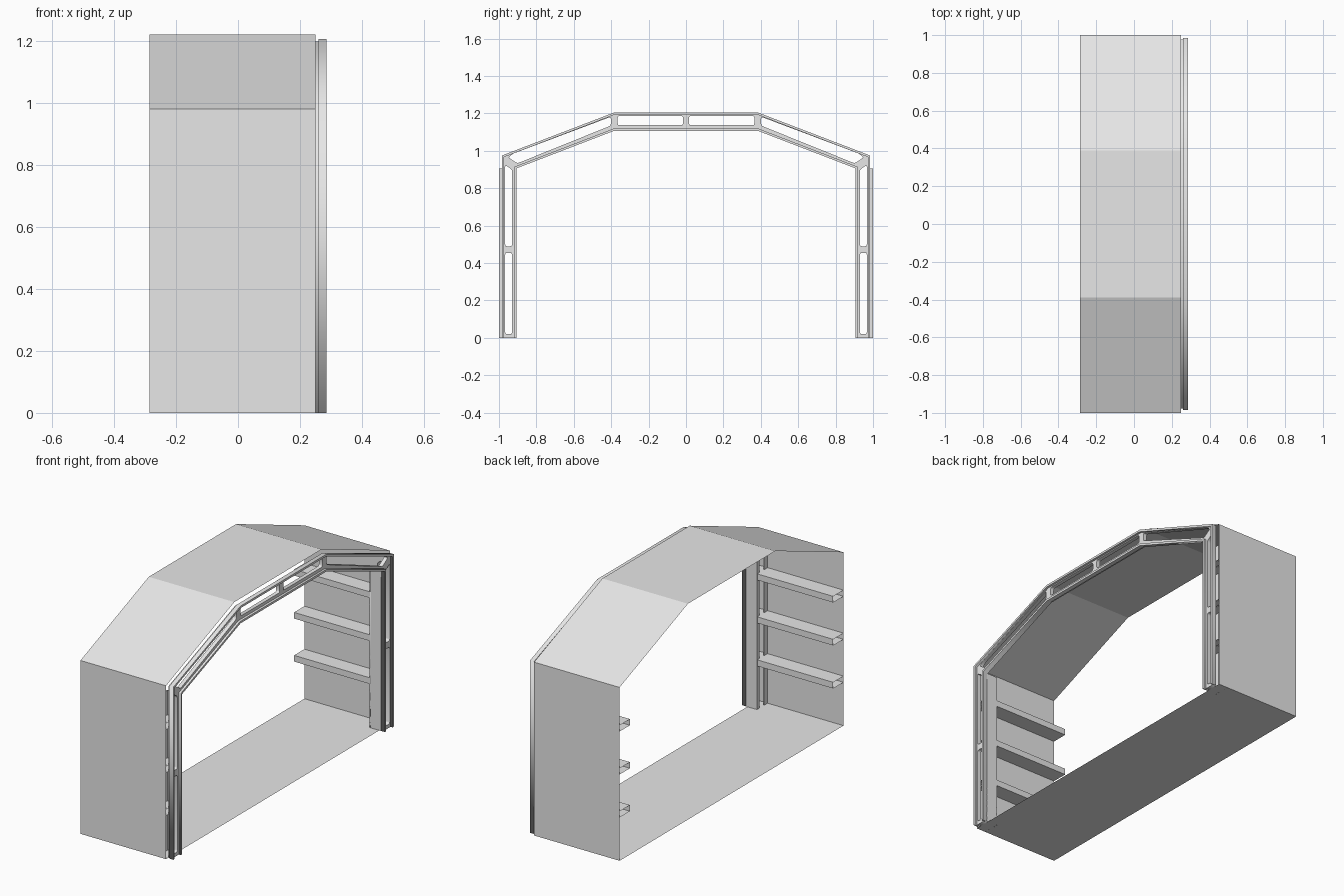
import bpy
from mathutils import Matrix, Vector

if "Cube" in bpy.data.objects:
    bpy.data.objects.remove(bpy.data.objects["Cube"], do_unlink=True)

# One light grey for everything
grey = bpy.data.materials.new("light_grey")
grey.use_nodes = True
grey.diffuse_color = (0.8, 0.8, 0.8, 1)
grey.node_tree.nodes["Principled BSDF"].inputs["Base Color"].default_value = (0.8, 0.8, 0.8, 1)

BACK, EDGE = -0.285, 0.25      # shell extent in x
POST_BACK, POST_FRONT = 0.19, 0.262
INNER = 0.905                  # inner face of the posts in y
# Local x, y, z of a flat outline become world y, z, x
STAND = Matrix(((0, 0, 1, 0), (1, 0, 0, 0), (0, 1, 0, 0), (0, 0, 0, 1)))


def add_mesh(name, mesh):
    mesh.materials.clear()
    mesh.materials.append(grey)
    obj = bpy.data.objects.new(name, mesh)
    bpy.context.collection.objects.link(obj)
    return obj


def sheet(name, profile, x0, x1, closed=False):
    """Sweep a (y, z) profile along x as a thin sheet."""
    n = len(profile)
    verts = [(x, y, z) for x in (x0, x1) for y, z in profile]
    faces = []
    for i in range(n if closed else n - 1):
        j = (i + 1) % n
        faces.append((i, j, n + j, n + i))
    mesh = bpy.data.meshes.new(name)
    mesh.from_pydata(verts, [], faces)
    return add_mesh(name, mesh)


def plate(name, outlines, x0, x1):
    """Solid plate from (y, z) outlines; inner outlines become holes."""
    curve = bpy.data.curves.new(name, "CURVE")
    curve.dimensions = "2D"
    curve.fill_mode = "BOTH"
    curve.extrude = (x1 - x0) / 2
    for points in outlines:
        spline = curve.splines.new("POLY")
        spline.points.add(len(points) - 1)
        for p, (y, z) in zip(spline.points, points):
            p.co = (y, z, 0, 1)
        spline.use_cyclic_u = True
    temp = bpy.data.objects.new(name + "_outline", curve)
    bpy.context.collection.objects.link(temp)
    graph = bpy.context.evaluated_depsgraph_get()
    mesh = bpy.data.meshes.new_from_object(temp.evaluated_get(graph))
    bpy.data.objects.remove(temp, do_unlink=True)
    mesh.transform(Matrix.Translation(((x0 + x1) / 2, 0, 0)) @ STAND)
    return add_mesh(name, mesh)


def arch(y, knee_z, top_y, top_z, inset=0):
    """Arch line from foot to foot, optionally moved inward."""
    y -= inset
    knee_z -= 0.68 * inset
    top_y -= 0.19 * inset
    top_z -= inset
    half = [(y, 0), (y, knee_z), (top_y, top_z)]
    return [(-a, b) for a, b in half] + half[::-1]


def band(outer, inner):
    return outer + inner[::-1]


def rounded(points, radius=0.01):
    """Round each corner of a polygon."""
    out = []
    pts = [Vector(p) for p in points]
    for i, p in enumerate(pts):
        a = p + (pts[i - 1] - p).normalized() * radius
        b = p + (pts[(i + 1) % len(pts)] - p).normalized() * radius
        out += [tuple(a), tuple(a * 0.25 + p * 0.5 + b * 0.25), tuple(b)]
    return out


def mirror(points):
    return [(-y, z) for y, z in points][::-1]


# Outer shell: walls, sloped roof and floor
sheet("shell", arch(1, 0.98, 0.39, 1.22), BACK, EDGE, closed=True)

# Arched frame web with long windows
FRAME_OUT = (0.985, 0.975, 0.385, 1.205)
FRAME_IN = (INNER, 0.907, 0.385, 1.107)
windows = [
    [(0.93, 0.02), (0.967, 0.02), (0.967, 0.455), (0.93, 0.455)],
    [(0.93, 0.49), (0.967, 0.49), (0.967, 0.925), (0.93, 0.9)],
    [(0.902, 0.933), (0.95, 0.965), (0.925, 0.985), (0.402, 1.182), (0.402, 1.135)],
    [(0.016, 1.137), (0.365, 1.137), (0.365, 1.187), (0.016, 1.187)],
]
holes = [rounded(w) for w in windows]
holes += [mirror(h) for h in holes]
web = band(arch(*FRAME_OUT, 0.008), arch(*FRAME_IN, -0.004))
plate("frame_web", [web] + holes, EDGE, 0.272)

# Raised rims along both edges of the frame
RIM = 0.012
plate("frame_outer_rim", [band(arch(*FRAME_OUT), arch(*FRAME_OUT, RIM))], 0.26, 0.285)
plate("frame_inner_rim", [band(arch(*FRAME_IN, -RIM), arch(*FRAME_IN))], 0.26, 0.285)

# Posts: inner cover with back flanges, and three channel shelves per side
for side, s in (("left", 1), ("right", -1)):
    sheet(side + "_post_cover", [(s * INNER, 0), (s * INNER, INNER)], POST_BACK, POST_FRONT)
    for part, y0, y1 in (("inner", INNER, 0.929), ("outer", 0.97, 0.999)):
        strip = [(s * y0, 0), (s * y1, 0), (s * y1, INNER), (s * y0, INNER)]
        plate(f"{side}_post_{part}_flange", [strip], POST_BACK, POST_BACK + 0.004)
    for i in range(3):
        z = 0.245 + 0.243 * i
        channel = [(s, z), (s * 0.908, z), (s * 0.908, z + 0.035), (s, z + 0.035)]
        sheet(f"{side}_shelf_{i + 1}", channel, BACK, EDGE)
